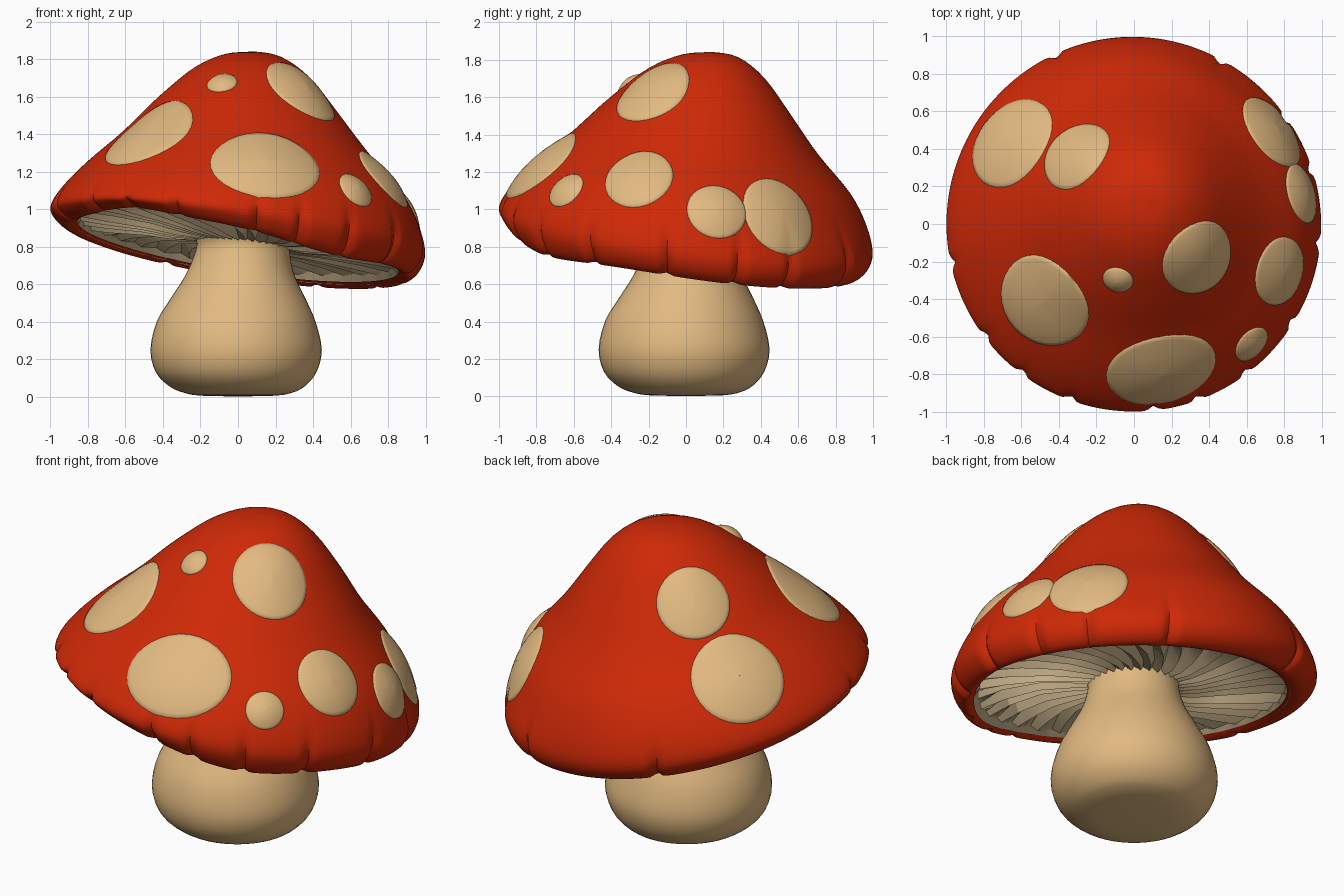
import bpy
import math
import random
from mathutils import Vector
from mathutils.bvhtree import BVHTree

if "Cube" in bpy.data.objects:
    bpy.data.objects.remove(bpy.data.objects["Cube"])

random.seed(4)


def material(name, rgb):
    m = bpy.data.materials.new(name)
    m.diffuse_color = (*rgb, 1)
    m.use_nodes = True
    m.node_tree.nodes["Principled BSDF"].inputs["Base Color"].default_value = m.diffuse_color
    return m


RED = material("cap red", (0.62, 0.022, 0.002))
TAN = material("warm tan", (0.76, 0.49, 0.22))
GILL = material("gill beige", (0.60, 0.46, 0.27))


def make_object(name, verts, faces, mat, angle):
    mesh = bpy.data.meshes.new(name)
    mesh.from_pydata(verts, [], faces)
    mesh.materials.append(mat)
    obj = bpy.data.objects.new(name, mesh)
    bpy.context.collection.objects.link(obj)
    bpy.ops.object.select_all(action='DESELECT')
    obj.select_set(True)
    bpy.context.view_layer.objects.active = obj
    bpy.ops.object.shade_smooth_by_angle(angle=math.radians(angle))
    return obj


def smooth_rows(rows, steps):
    """Catmull-Rom interpolation between ring settings."""
    out = []
    for i in range(len(rows) - 1):
        a, b = rows[max(i - 1, 0)], rows[i]
        c, d = rows[i + 1], rows[min(i + 2, len(rows) - 1)]
        for k in range(steps):
            t = k / steps
            out.append([0.5 * (2 * q + (r - p) * t + (2 * p - 5 * q + 4 * r - s) * t * t
                               + (3 * q - p - 3 * r + s) * t ** 3)
                        for p, q, r, s in zip(a, b, c, d)])
    return out + [list(rows[-1])]


def loft(rows, n, point):
    verts = [point(row, i, j, 2 * math.pi * j / n)
             for i, row in enumerate(rows) for j in range(n)]
    faces = [(i * n + j, (i + 1) * n + j, (i + 1) * n + (j + 1) % n, i * n + (j + 1) % n)
             for i in range(len(rows) - 1) for j in range(n)]
    return verts, faces


def tilted(cx, cy, z, r, s, a):
    """Point on a ring centred at (cx, cy) that slopes down to the back right."""
    dx, dy = r * math.cos(a), r * math.sin(a)
    return Vector((cx + dx, cy + dy, z - s * (dx + dy)))


def bump(a, centre, width):
    """Bell curve around an angle given in degrees."""
    d = a - math.radians(centre)
    d = math.atan2(math.sin(d), math.cos(d))
    return math.exp(-(d / math.radians(width)) ** 2)


def sag(a):
    """The lip hangs lower at the front right and lifts at the front left."""
    return -0.055 * bump(a, 303, 26) + 0.035 * bump(a, 232, 18)


# Cap: centre x, centre y, height, radius, slope, notch, sag, back right dent
cap_rows = smooth_rows([
    (0.08, 0.13, 1.842, 0.001, 0.0, 0, 0, 0), (0.08, 0.13, 1.82, 0.15, 0.05, 0, 0, 0),
    (0.08, 0.115, 1.725, 0.31, 0.10, 0, 0, 0), (0.065, 0.085, 1.545, 0.485, 0.115, 0, 0, 0),
    (0.05, 0.055, 1.35, 0.66, 0.10, 0, 0, 0.025), (0.04, 0.04, 1.16, 0.85, 0.10, 0, 0, 0.055),
    (0.015, 0.015, 1.01, 0.957, 0.105, 0.2, 0, 0.045), (0, 0, 0.89, 1.0, 0.122, 1, 0.2, 0.01),
    (0, 0, 0.815, 0.97, 0.14, 1, 0.8, 0), (0, -0.01, 0.775, 0.91, 0.155, 0.8, 1, 0),
    (0, -0.03, 0.80, 0.855, 0.155, 0, 1, 0)], 4)
NOTCHES = (17, 35, 62, 115, 192, 217, 233, 250, 276, 290, 307, 328, 354)


def cap_point(row, i, j, a):
    cx, cy, z, r, s, w, hang, dent = row
    cut = w * sum(bump(a, n, 1.5) for n in NOTCHES)
    r -= 0.025 * cut + dent * bump(a, 45, 35)
    return tilted(cx, cy, z + 0.015 * cut + hang * sag(a), r, s, a)


cap_verts, cap_faces = loft(cap_rows, 240, cap_point)
make_object("cap", cap_verts, cap_faces, RED, 40)

# Gills: uneven slanted folds under the cap
# (centre y, height, radius, slope, fold, twist, sag)
gill_rows = [(-0.03, 0.79, 0.875, 0.155, 0, 0, 1), (-0.02, 0.83, 0.84, 0.15, 0.3, 0.02, 0.8),
             (0, 0.855, 0.72, 0.145, 1, 0.08, 0.4), (0, 0.855, 0.52, 0.135, 1, 0.2, 0),
             (0, 0.835, 0.36, 0.12, 0.7, 0.32, 0), (0, 0.815, 0.2, 0.1, 0, 0.4, 0)]
fold_size = [random.uniform(0.6, 1.4) for _ in range(36)]


def gill_point(row, i, j, a):
    cy, z, r, s, fold, twist, hang = row
    depth = (0.035, 0.0, -0.035)[j % 3] * fold * fold_size[j // 3]
    return tilted(0, cy, z + depth + hang * sag(a), r, s, a + twist)


gill_verts, gill_faces = loft(gill_rows, 108, gill_point)
make_object("gills", gill_verts, gill_faces, GILL, 25)

# Stem: bulbous foot narrowing to the neck (centre, height, radius)
stem_rows = smooth_rows([
    (0.0, 0.002, 0.001), (0.0, 0.006, 0.2), (0.0, 0.022, 0.29), (-0.005, 0.055, 0.36),
    (-0.01, 0.13, 0.428), (-0.01, 0.25, 0.457), (-0.01, 0.40, 0.424),
    (0.0, 0.52, 0.362), (0.01, 0.64, 0.295), (0.02, 0.74, 0.26),
    (0.03, 0.82, 0.25), (0.03, 0.90, 0.28)], 3)
stem_verts, stem_faces = loft(stem_rows, 48, lambda row, i, j, a: tilted(
    row[0], row[0], max(row[1], 0), row[2], 0, -a))
make_object("stem", stem_verts, stem_faces, TAN, 50)

# Spots: low domes laid onto the cap (x, y, z, half width, half height)
SPOTS = [
    (-0.5, -0.43, 1.43, 0.265, 0.27), (-0.09, -0.31, 1.69, 0.083, 0.08),
    (0.335, -0.175, 1.62, 0.21, 0.23), (0.145, -0.77, 1.225, 0.302, 0.25),
    (0.61, -0.625, 1.085, 0.108, 0.108), (0.77, -0.25, 1.155, 0.188, 0.195),
    (0.90, 0.165, 0.99, 0.165, 0.16), (0.74, 0.495, 0.965, 0.222, 0.23),
    (-0.65, 0.435, 1.22, 0.265, 0.262), (-0.30, 0.36, 1.55, 0.205, 0.21)]
tree = BVHTree.FromPolygons(cap_verts, cap_faces)
DOME = [(0.001, 0.03), (0.3, 0.0275), (0.55, 0.022), (0.75, 0.015),
        (0.9, 0.009), (0.98, 0.004), (1.0, -0.012)]

for number, (x, y, z, rx, ry) in enumerate(SPOTS, 1):
    centre, normal, _, _ = tree.find_nearest(Vector((x, y, z)))
    if normal.dot(Vector((x, y, 0.5))) < 0:
        normal = -normal
    side = Vector((0, 0, 1)).cross(normal).normalized()
    up = normal.cross(side)

    def spot_point(row, i, j, a):
        flat = centre + side * (rx * row[0] * math.cos(a)) + up * (ry * row[0] * math.sin(a))
        hit = tree.ray_cast(flat + normal * 0.25, -normal, 0.6)[0]
        if hit is None:
            hit = tree.find_nearest(flat)[0]
        return hit + normal * row[1]

    verts, faces = loft(DOME, 32, spot_point)
    make_object(f"spot_{number}", verts, faces, TAN, 60)

# Make every face point outward
for obj in bpy.data.objects:
    polys = obj.data.polygons
    if obj.name == "stem":
        facing = sum(p.normal.dot(Vector((p.center.x, p.center.y, 0))) for p in polys)
    else:
        ref = {"gills": Vector((0, 0, -1)), "cap": Vector((0, 0, 1))}.get(obj.name)
        if ref is None:
            ref = Vector((*obj.data.vertices[0].co.xy, 0.5))
        facing = sum(p.normal.dot(ref) * p.area for p in polys)
    if facing < 0:
        obj.data.flip_normals()
